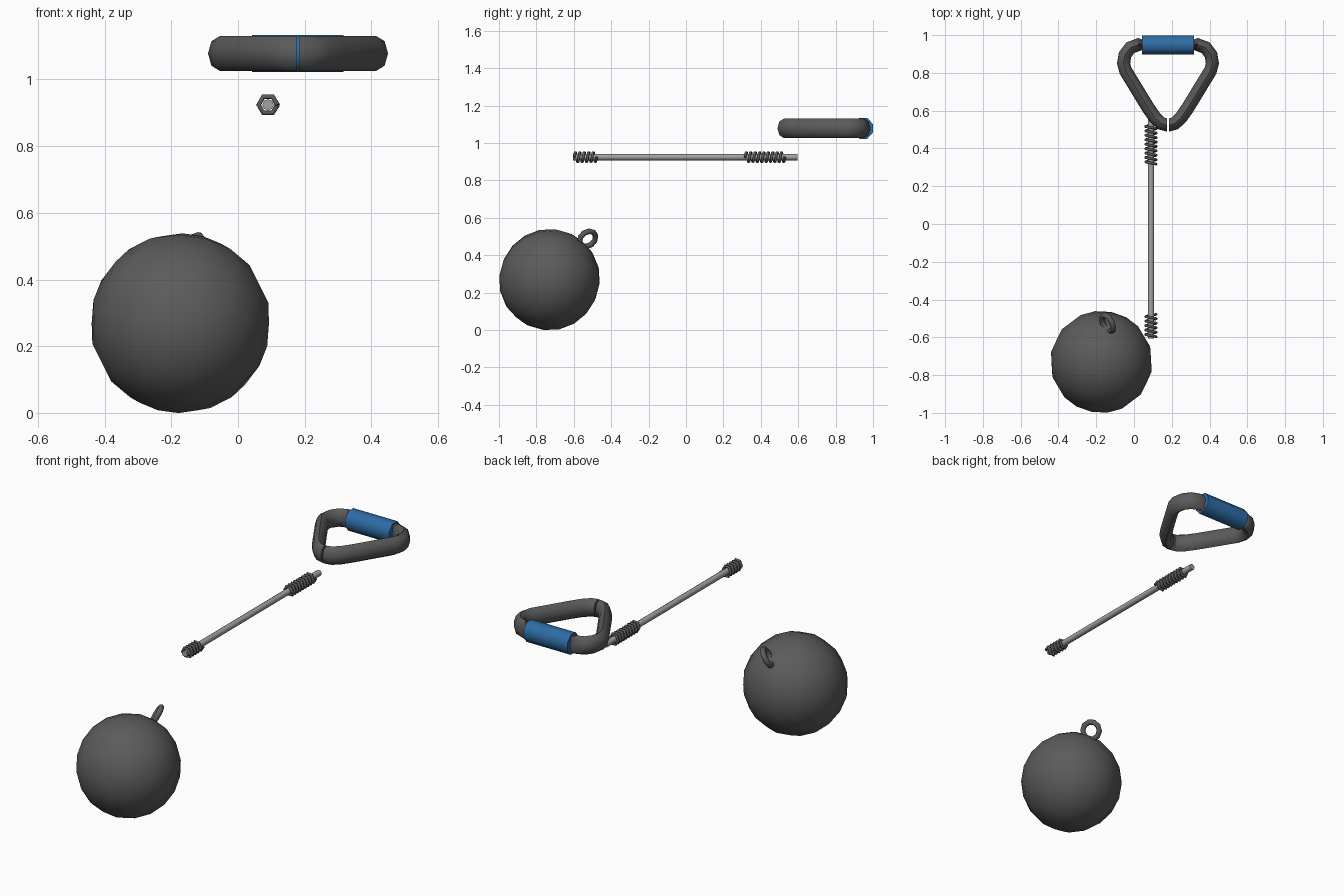
import bpy, bmesh, math
from mathutils import Vector, Matrix

if "Cube" in bpy.data.objects:
    bpy.data.objects.remove(bpy.data.objects["Cube"])


def material(name, rgb):
    m = bpy.data.materials.new(name)
    m.diffuse_color = (*rgb, 1)
    m.use_nodes = True
    m.node_tree.nodes["Principled BSDF"].inputs["Base Color"].default_value = m.diffuse_color
    return m


DARK = material("dark grey metal", (0.105, 0.105, 0.105))
STEEL = material("light steel", (0.36, 0.36, 0.36))
BLUE = material("blue grip", (0.027, 0.15, 0.38))


def finish(name, bm, mat, angle=40):
    bmesh.ops.recalc_face_normals(bm, faces=bm.faces)
    me = bpy.data.meshes.new(name)
    bm.to_mesh(me)
    bm.free()
    me.materials.append(mat)
    ob = bpy.data.objects.new(name, me)
    bpy.context.collection.objects.link(ob)
    bpy.ops.object.select_all(action='DESELECT')
    ob.select_set(True)
    bpy.context.view_layer.objects.active = ob
    bpy.ops.object.shade_smooth_by_angle(angle=math.radians(angle))
    return ob


def sweep(name, path, ru, rv, sides, mat, up=Vector((0, 0, 1)), closed=False,
          angle=55, ends=None, spin=0):
    """Sweep an ellipse (ru sideways, rv along up) along a path."""
    bm = bmesh.new()
    pts = [Vector(p) for p in path]
    n = len(pts)
    rings = []
    for i, p in enumerate(pts):
        a = pts[(i - 1) % n] if closed or i else p
        b = pts[(i + 1) % n] if closed or i < n - 1 else p
        t = (b - a).normalized()
        if ends and i in (0, n - 1):
            t = Vector(ends)
        u = t.cross(up).normalized()
        v = u.cross(t).normalized()
        rings.append([bm.verts.new(p + u * ru * math.cos(k) + v * rv * math.sin(k))
                      for k in (math.tau * j / sides + spin for j in range(sides))])
    for i in range(n if closed else n - 1):
        r, s = rings[i], rings[(i + 1) % n]
        for j in range(sides):
            k = (j + 1) % sides
            bm.faces.new((r[j], r[k], s[k], s[j]))
    if not closed:
        bm.faces.new(rings[0])
        bm.faces.new(rings[-1])
    return finish(name, bm, mat, angle)


# Heavy ball, with its pole pointing at the eyelet
centre = Vector((-0.173, -0.73, 0.269))
radial = Vector((0.13, 0.66, 0.74)).normalized()
bm = bmesh.new()
bmesh.ops.create_uvsphere(
    bm, u_segments=16, v_segments=10, radius=0.271,
    matrix=Matrix.Translation(centre) @ radial.to_track_quat('Z', 'Y').to_matrix().to_4x4())
finish("ball", bm, DARK, 60)

# Eyelet ring standing on the ball
side = Vector((0.63, -0.63, 0.45)).normalized()
ring_c = Vector((-0.14, -0.526, 0.487))
loop = [ring_c + 0.047 * (radial * math.cos(a) + side * math.sin(a))
        for a in (math.tau * i / 10 for i in range(10))]
sweep("eyelet", loop, 0.015, 0.015, 8, DARK, up=radial.cross(side), closed=True, angle=60)

# Cable
RX, RZ = 0.09, 0.924
sweep("cable", [(RX, -0.605, RZ), (RX, 0.595, RZ)], 0.017, 0.017, 8, STEEL, angle=60)


# Wire coils wound round both cable ends
def coil(name, y0, y1, turns):
    steps = turns * 6
    path = [(RX + 0.028 * math.cos(math.tau * i / 6),
             y0 + (y1 - y0) * i / steps,
             RZ + 0.028 * math.sin(math.tau * i / 6)) for i in range(steps + 1)]
    sweep(name, path, 0.0075, 0.0075, 6, DARK, up=Vector((0, 1, 0)), angle=70)


coil("front_coil", -0.597, -0.478, 5)
coil("back_coil", 0.317, 0.528, 9)

# Two mirrored handle halves with a small gap at the tip
HX, HZ = 0.18, 1.078
half = [(0.005, 0.524), (0.035, 0.532), (0.068, 0.562), (0.105, 0.615), (0.225, 0.812),
        (0.235, 0.85), (0.228, 0.895), (0.20, 0.933), (0.155, 0.95), (0.0, 0.95)]
for name, s in (("left_handle", -1), ("right_handle", 1)):
    sweep(name, [(HX + s * x, y, HZ) for x, y in half], 0.035, 0.052, 8, DARK,
          ends=(s, 0, 0), angle=50, spin=math.pi / 8 * 0)

# Blue grip sleeve
sweep("grip", [(0.042, 0.948, HZ), (0.317, 0.948, HZ)], 0.055, 0.0605, 8, BLUE,
      spin=math.pi / 8, angle=50)
